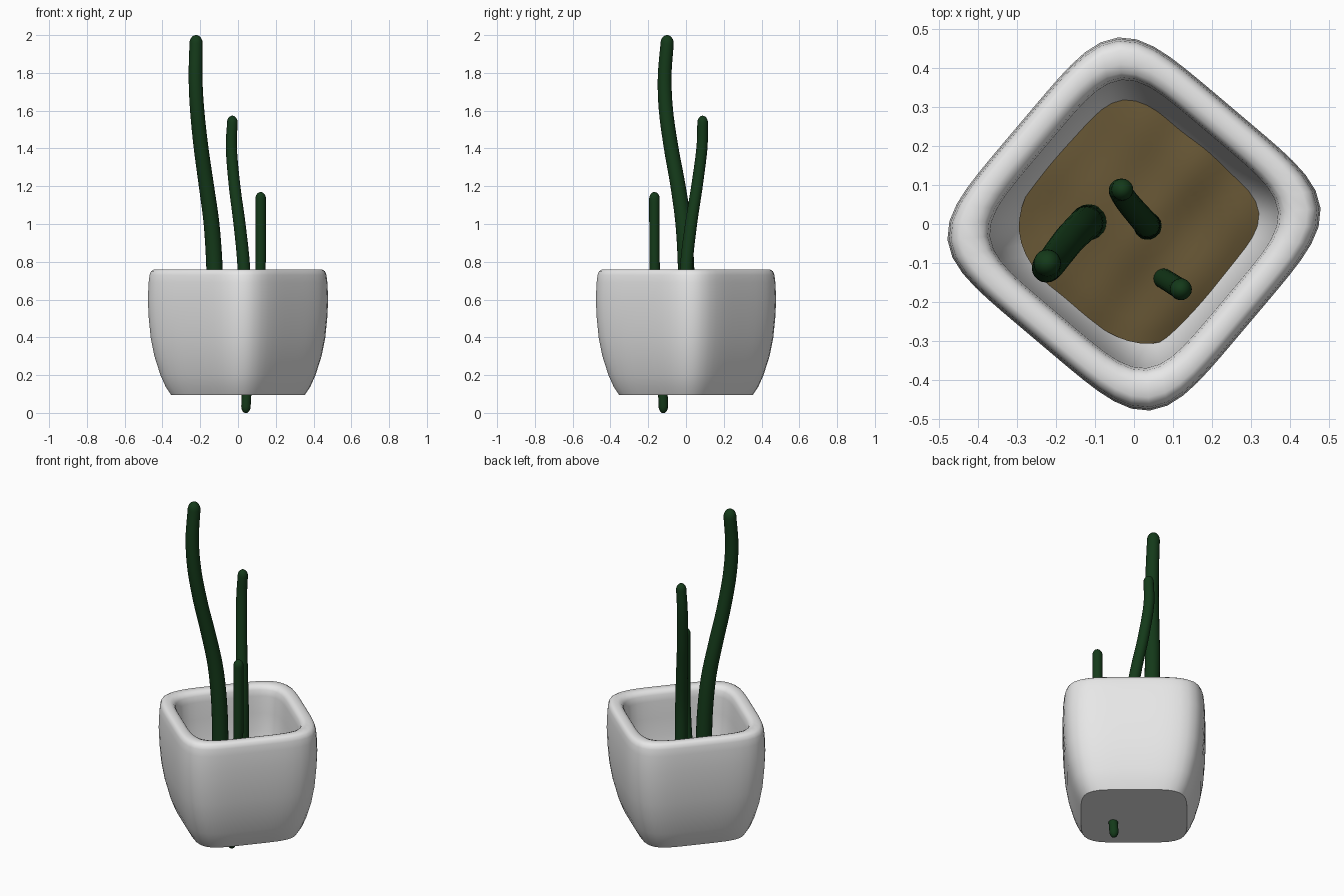
import bpy, bmesh, math
from mathutils import Vector

cube = bpy.data.objects.get("Cube")
if cube:
    bpy.data.objects.remove(cube)

TURN = math.radians(4.8)   # direction of the first pot corner
SIDES = 64


def material(name, rgb, rough=0.6):
    m = bpy.data.materials.new(name)
    m.use_nodes = True
    m.diffuse_color = (*rgb, 1)
    bsdf = m.node_tree.nodes["Principled BSDF"]
    bsdf.inputs["Base Color"].default_value = (*rgb, 1)
    bsdf.inputs["Roughness"].default_value = rough
    return m


POT = material("pale ceramic", (0.8, 0.8, 0.8))
SOIL = material("brown soil", (0.13, 0.09, 0.034))
GREEN = material("dark green", (0.007, 0.042, 0.01))


def rounded_square(corner, z, power, centre=(0, 0)):
    """Ring of points on a soft square; corner is the centre-to-corner distance."""
    half = corner / math.sqrt(2) * 2 ** (1 / power)
    ring = []
    for i in range(SIDES):
        t = math.tau * i / SIDES
        c, s = math.cos(t), math.sin(t)
        r = half / (abs(c) ** power + abs(s) ** power) ** (1 / power)
        a = t + TURN + math.pi / 4
        ring.append(Vector((centre[0] + r * math.cos(a), centre[1] + r * math.sin(a), z)))
    return ring


def circle(centre, radius, n=20):
    return [centre + Vector((radius * math.cos(math.tau * i / n),
                             radius * math.sin(math.tau * i / n), 0)) for i in range(n)]


def loft(name, rings, mat, angle=50):
    """Skin a stack of rings and close both ends."""
    bm = bmesh.new()
    loops = [[bm.verts.new(p) for p in ring] for ring in rings]
    for a, b in zip(loops, loops[1:]):
        for i in range(len(a)):
            j = (i + 1) % len(a)
            bm.faces.new((a[i], a[j], b[j], b[i]))
    bm.faces.new(loops[0][::-1])
    bm.faces.new(loops[-1])
    bmesh.ops.recalc_face_normals(bm, faces=bm.faces)
    mesh = bpy.data.meshes.new(name)
    bm.to_mesh(mesh)
    bm.free()
    mesh.materials.append(mat)
    obj = bpy.data.objects.new(name, mesh)
    bpy.context.collection.objects.link(obj)
    bpy.ops.object.select_all(action='DESELECT')
    obj.select_set(True)
    bpy.context.view_layer.objects.active = obj
    bpy.ops.object.shade_smooth_by_angle(angle=math.radians(angle))
    return obj


# Pot: outer wall, rolled rim, then the inner wall down to its floor
profile = [(0.355, 0.095), (0.385, 0.14), (0.412, 0.2), (0.444, 0.3), (0.464, 0.4),
           (0.474, 0.5), (0.479, 0.6), (0.475, 0.69), (0.47, 0.73), (0.462, 0.75),
           (0.445, 0.76), (0.41, 0.76), (0.388, 0.752), (0.376, 0.735), (0.37, 0.7),
           (0.365, 0.6), (0.355, 0.5), (0.335, 0.4), (0.295, 0.3), (0.24, 0.24)]
loft("pot", [rounded_square(r, z, 5) for r, z in profile], POT)


# Soil: a soft-edged mound with gentle lumps
def lumpy(ring, amount):
    return [p + Vector((0, 0, amount * (math.sin(17 * p.x + 2) * math.cos(19 * p.y)
                                        + 0.5 * math.sin(31 * p.x - 23 * p.y)))) for p in ring]


soil_rings = [rounded_square(0.27, 0.28, 3, (0.02, 0.01))]
for k in range(10):
    f = 1 - k / 10
    ring = rounded_square(0.315 * f, 0.375 - 0.02 * f ** 4, 2 + f, (0.02, 0.008))
    soil_rings.append(lumpy(ring, 0.008))
loft("soil", soil_rings, SOIL)


# Stems: tapered tubes with domed tips along a smooth path
def path_point(pts, u):
    i = min(int(u), len(pts) - 2)
    t = u - i
    p1, p2 = pts[i], pts[i + 1]
    p0 = pts[i - 1] if i else 2 * p1 - p2
    p3 = pts[i + 2] if i + 2 < len(pts) else 2 * p2 - p1
    return 0.5 * (2 * p1 + (p2 - p0) * t + (2 * p0 - 5 * p1 + 4 * p2 - p3) * t * t
                  + (3 * p1 - p0 - 3 * p2 + p3) * t ** 3)


def stem(name, pts, base, tip):
    pts = [Vector(p) for p in pts]
    last = len(pts) - 1
    steps = [last * k / 40 for k in range(41)]
    centres = [path_point(pts, u) for u in steps]
    rings = [circle(c, base + (tip - base) * u / last) for c, u in zip(centres, steps)]
    first, end = centres[0], centres[-1]
    below, above = [], []
    for k in range(1, 7):
        a = math.radians(14 * k)
        down = Vector((0, 0, 1.5 * base * math.sin(a)))
        up = Vector((0, 0, 1.3 * tip * math.sin(a)))
        below.insert(0, circle(first - down, base * math.cos(a)))
        above.append(circle(end + up, tip * math.cos(a)))
    loft(name, below + rings + above, GREEN)


stem("tall_stem", [(-0.115, 0.005, 0.33), (-0.12, 0.004, 0.55), (-0.125, 0, 0.78),
                   (-0.14, -0.014, 1.0), (-0.167, -0.042, 1.2), (-0.195, -0.078, 1.4),
                   (-0.216, -0.106, 1.6), (-0.225, -0.113, 1.78), (-0.222, -0.1, 1.955)],
     0.046, 0.035)
stem("middle_stem", [(0.035, -0.005, 0.33), (0.034, -0.003, 0.55), (0.03, 0.002, 0.78),
                     (0.008, 0.027, 1.0), (-0.018, 0.058, 1.2), (-0.035, 0.084, 1.4),
                     (-0.03, 0.088, 1.537)],
     0.036, 0.028)
stem("short_stem", [(0.042, -0.12, 0.036), (0.05, -0.125, 0.15), (0.08, -0.142, 0.4),
                    (0.112, -0.162, 0.65), (0.12, -0.166, 0.8), (0.12, -0.167, 1.0),
                    (0.12, -0.167, 1.133)],
     0.025, 0.028)
